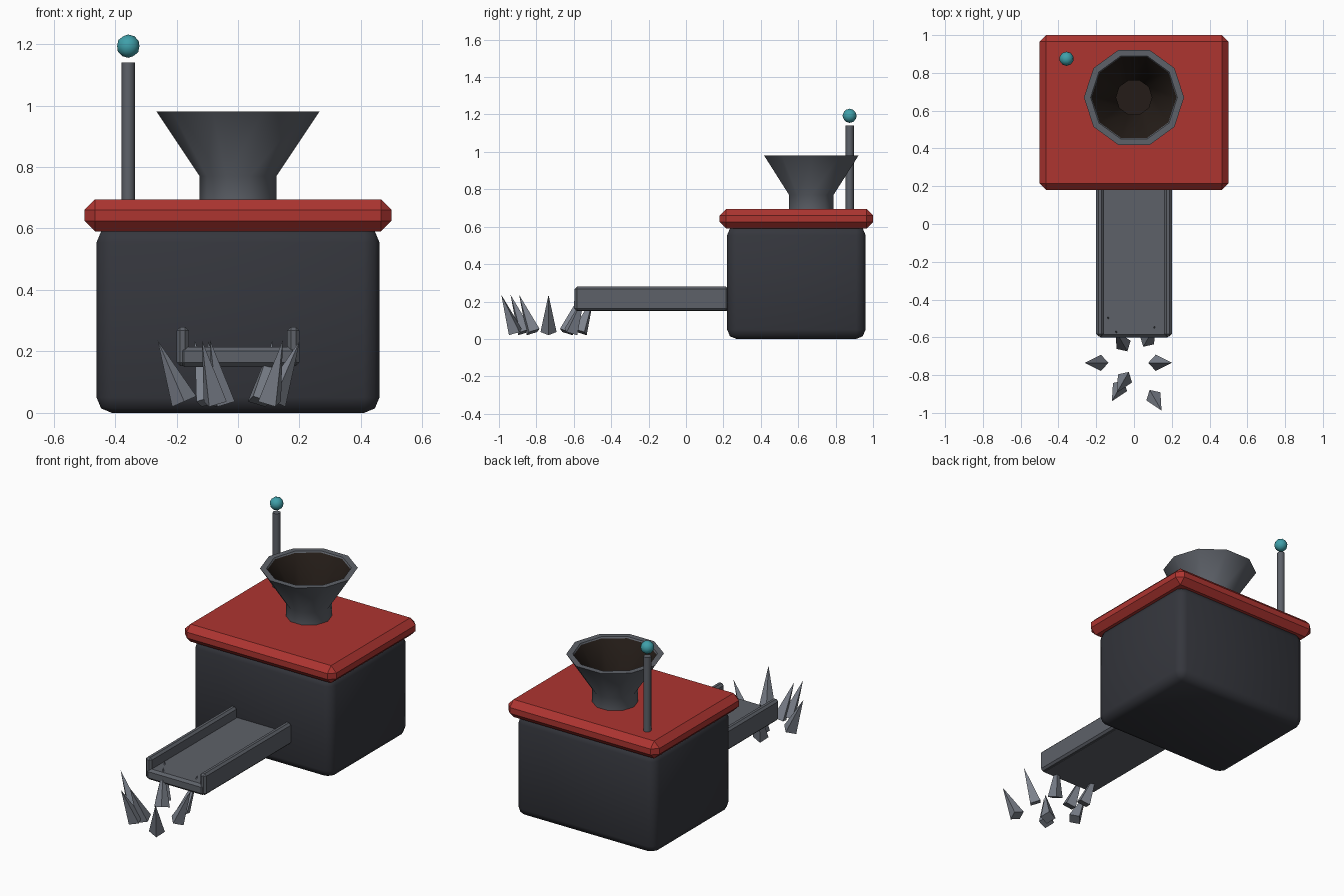
import bpy, bmesh
from math import sin, cos, tau, radians
from mathutils import Matrix

if "Cube" in bpy.data.objects:
    bpy.data.objects.remove(bpy.data.objects["Cube"])


def material(name, rgb):
    m = bpy.data.materials.new(name)
    m.diffuse_color = (*rgb, 1)
    m.use_nodes = True
    m.node_tree.nodes["Principled BSDF"].inputs["Base Color"].default_value = m.diffuse_color
    return m


DARK = material("dark_metal", (0.035, 0.037, 0.046))
RED = material("red_paint", (0.42, 0.035, 0.03))
GREY = material("grey_metal", (0.11, 0.12, 0.14))
SHARD = material("pale_metal", (0.2, 0.22, 0.26))
TEAL = material("teal_glow", (0.05, 0.35, 0.4))
SOOT = material("soot", (0.018, 0.012, 0.009))


def finish(name, bm, mat, smooth=None):
    bmesh.ops.recalc_face_normals(bm, faces=bm.faces)
    me = bpy.data.meshes.new(name)
    bm.to_mesh(me)
    bm.free()
    me.materials.append(mat)
    ob = bpy.data.objects.new(name, me)
    bpy.context.collection.objects.link(ob)
    if smooth:
        bpy.ops.object.select_all(action='DESELECT')
        ob.select_set(True)
        bpy.context.view_layer.objects.active = ob
        bpy.ops.object.shade_smooth_by_angle(angle=radians(smooth))
    return ob


def box(name, lo, hi, mat, bevel, segments=1, smooth=None):
    bm = bmesh.new()
    size = [b - a for a, b in zip(lo, hi)]
    mid = [(a + b) / 2 for a, b in zip(lo, hi)]
    bmesh.ops.create_cube(bm, size=1, matrix=Matrix.Translation(mid) @ Matrix.Diagonal((*size, 1)))
    bmesh.ops.bevel(bm, geom=bm.edges[:], offset=bevel, segments=segments,
                    profile=0.5, affect='EDGES')
    return finish(name, bm, mat, smooth)


def lathe(name, profile, sides, mat, matrix, smooth=None, caps=(True, True)):
    """Spin (radius, z) points round z; a zero radius makes a point."""
    bm = bmesh.new()
    rings = []
    for r, z in profile:
        n = sides if r else 1
        rings.append([bm.verts.new((r * cos(tau * i / sides), r * sin(tau * i / sides), z))
                      for i in range(n)])
    for a, b in zip(rings, rings[1:]):
        for i in range(sides):
            j = (i + 1) % sides
            if len(b) == 1:
                bm.faces.new((a[i], a[j], b[0]))
            else:
                bm.faces.new((a[i], a[j], b[j], b[i]))
    for ring, cap in zip((rings[0], rings[-1]), caps):
        if cap and len(ring) > 1:
            bm.faces.new(ring)
    bm.transform(matrix)
    return finish(name, bm, mat, smooth)


# Furnace body and lid
box("body", (-0.46, 0.22, 0), (0.46, 0.96, 0.605), DARK, 0.05, 2, 50)
box("lid", (-0.5, 0.18, 0.59), (0.5, 1.0, 0.695), RED, 0.035)

# Hopper: grey shell with a sooty lining
hopper = Matrix.Translation((0, 0.67, 0))
lathe("hopper", [(0.125, 0.68), (0.125, 0.77), (0.265, 0.98), (0.23, 0.98), (0.225, 0.972)],
      10, GREY, hopper, 40, (True, False))
lining = lathe("hopper_lining", [(0.225, 0.972), (0.095, 0.77), (0.095, 0.72)],
               10, SOOT, hopper, 40, (False, True))
lining.data.flip_normals()

# Antenna and ball
lathe("antenna", [(0.022, 0.68), (0.022, 1.14)], 8, GREY,
      Matrix.Translation((-0.357, 0.875, 0)), 50)
bm = bmesh.new()
bmesh.ops.create_icosphere(bm, subdivisions=2, radius=0.038,
                           matrix=Matrix.Translation((-0.357, 0.875, 1.193)))
finish("antenna_ball", bm, TEAL, 50)

# Output chute
box("chute_floor", (-0.19, -0.6, 0.15), (0.19, 0.24, 0.215), GREY, 0.014)
for side, x in (("left", -0.18), ("right", 0.18)):
    box(f"chute_rail_{side}", (x - 0.02, -0.595, 0.152), (x + 0.02, 0.225, 0.28), GREY, 0.012)

# Metal shards leaning outward: (direction in degrees, distance of base from centre)
shards = [(0, 0.115), (60, 0.138), (120, 0.11), (180, 0.175),
          (240, 0.095), (300, 0.205), (120, 0.196), (240, 0.148)]
for k, (deg, dist) in enumerate(shards):
    place = (Matrix.Translation((0, -0.735, 0.037)) @ Matrix.Rotation(radians(deg), 4, 'Z')
             @ Matrix.Translation((dist, 0, 0)) @ Matrix.Rotation(0.41, 4, 'Y'))
    lathe(f"shard_{k + 1}", [(0.043, 0), (0, 0.217)], 4, SHARD, place)
